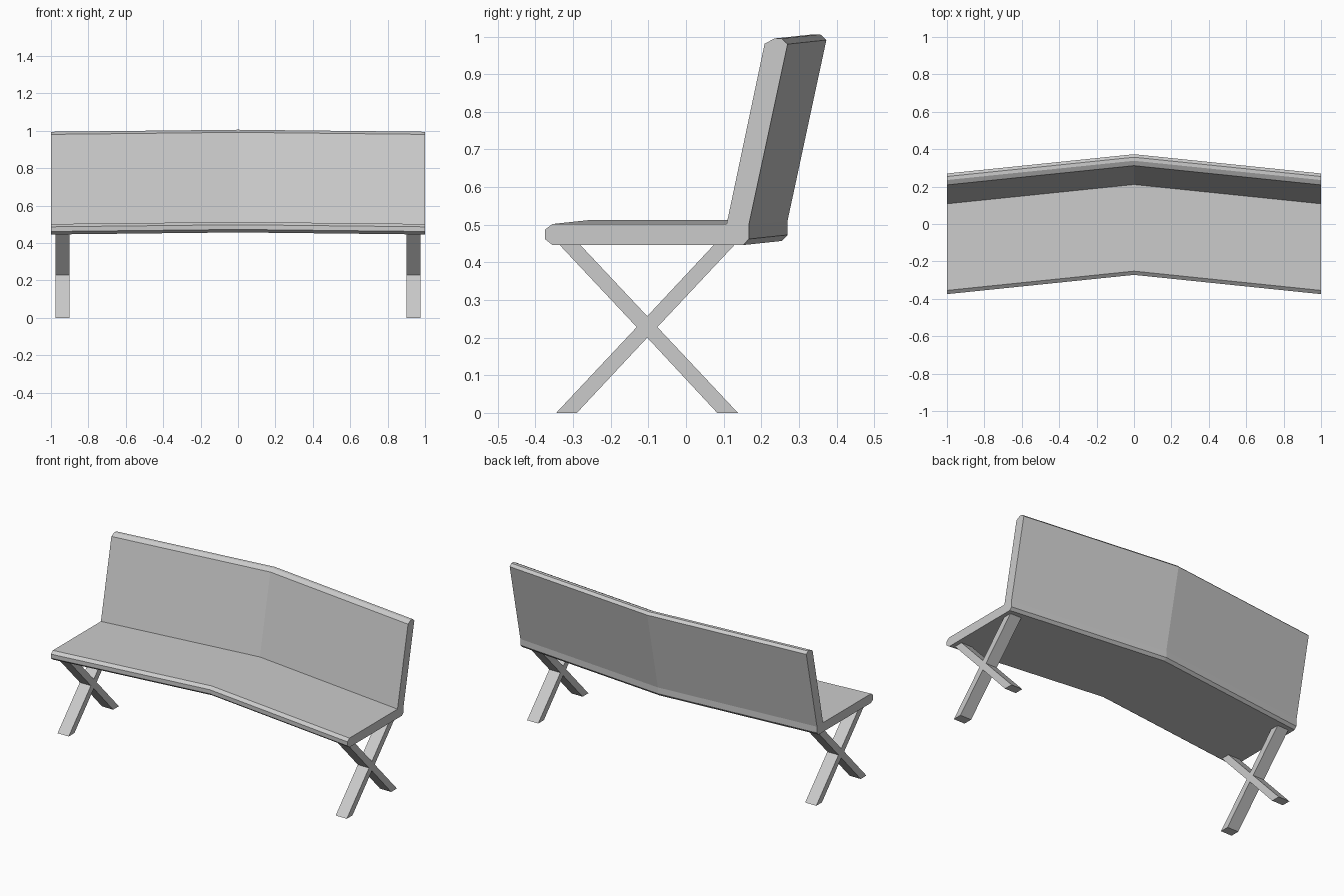
import bpy
import bmesh

cube = bpy.data.objects.get("Cube")
if cube:
    bpy.data.objects.remove(cube, do_unlink=True)

grey = bpy.data.materials.new("light grey")
grey.use_nodes = True
GREY = (0.6, 0.6, 0.6, 1.0)
grey.diffuse_color = GREY
grey.node_tree.nodes["Principled BSDF"].inputs["Base Color"].default_value = GREY


def loft(name, profile, stations):
    """Sweep a (y, z) profile through stations of (x, y shift, z shift)."""
    bm = bmesh.new()
    rings = [[bm.verts.new((x, y + dy, z + dz)) for y, z in profile]
             for x, dy, dz in stations]
    n = len(profile)
    for a, b in zip(rings, rings[1:]):
        for i in range(n):
            j = (i + 1) % n
            bm.faces.new((a[i], a[j], b[j], b[i]))
    bm.faces.new(rings[0])
    bm.faces.new(rings[-1])
    bmesh.ops.recalc_face_normals(bm, faces=bm.faces)
    mesh = bpy.data.meshes.new(name)
    bm.to_mesh(mesh)
    bm.free()
    mesh.materials.append(grey)
    obj = bpy.data.objects.new(name, mesh)
    bpy.context.collection.objects.link(obj)
    return obj


# Seat and backrest: one chamfered L profile, bent at the middle
bench_profile = [
    (-0.355, 0.446), (-0.375, 0.462), (-0.375, 0.487), (-0.355, 0.502),
    (0.108, 0.502), (0.209, 0.981), (0.235, 0.995), (0.254, 0.995),
    (0.27, 0.98), (0.167, 0.5), (0.167, 0.462), (0.152, 0.446),
]
loft("seat_and_backrest", bench_profile,
     [(-1, 0, 0), (0, 0.103, 0.011), (1, 0, 0)])

# Crossed legs: one X outline, tops tucked into the seat
TOP = 0.455
leg_profile = [
    (-0.345, 0), (-0.29, 0), (-0.103, 0.2), (0.083, 0), (0.138, 0),
    (-0.076, 0.228), (0.137, TOP), (0.082, TOP), (-0.103, 0.257),
    (-0.289, TOP), (-0.344, TOP), (-0.131, 0.228),
]
for side, sign in (("left", 1), ("right", -1)):
    loft(side + "_crossed_legs", leg_profile,
         [(sign * 0.9, 0, 0), (sign * 0.975, 0, 0)])
